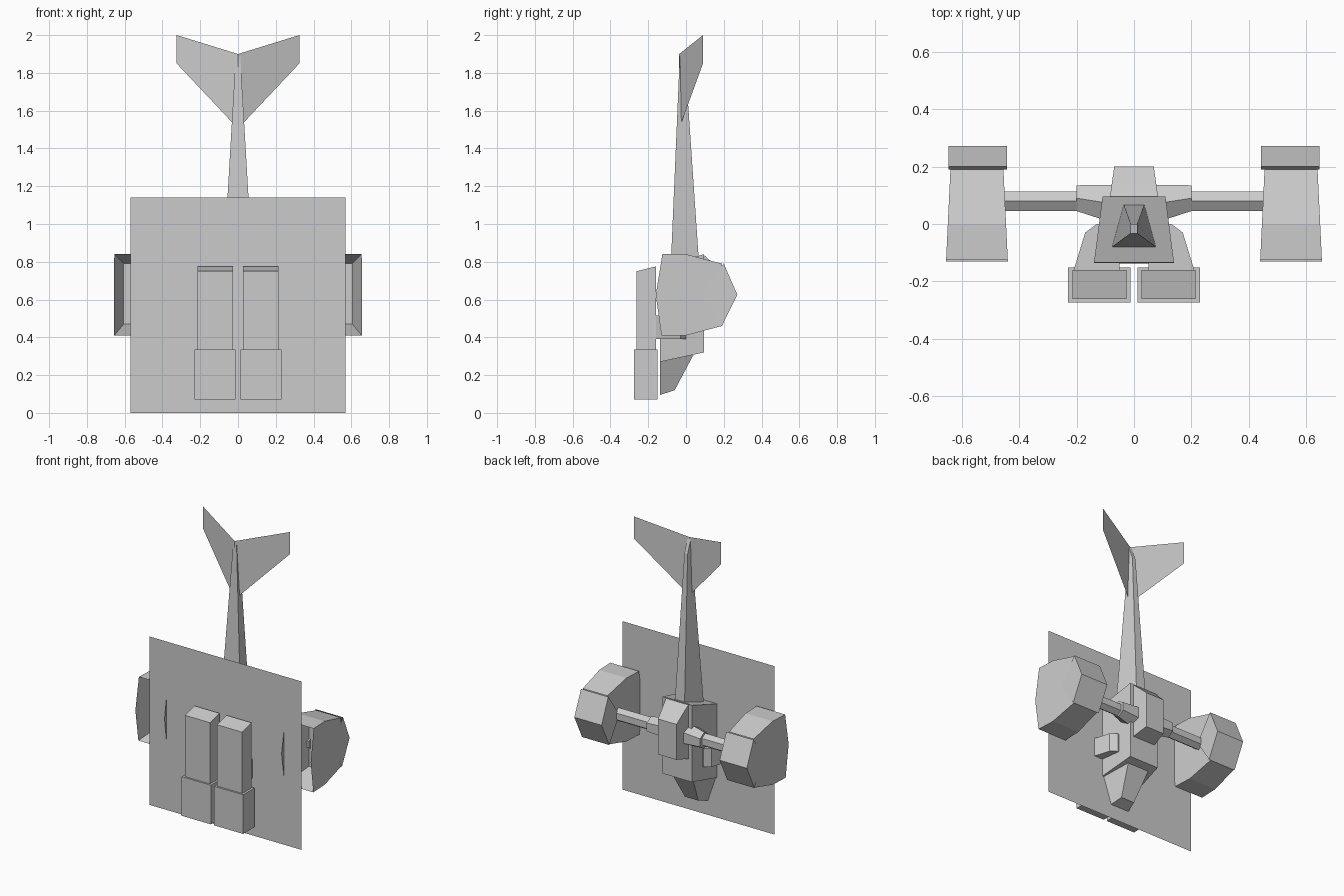
import bpy, bmesh

cube = bpy.data.objects.get("Cube")
if cube:
    bpy.data.objects.remove(cube, do_unlink=True)

grey = bpy.data.materials.new("light grey")
grey.use_nodes = True
GREY = (0.6, 0.6, 0.6, 1)
grey.diffuse_color = GREY
grey.node_tree.nodes["Principled BSDF"].inputs["Base Color"].default_value = GREY


def make(name, bm, mirror=False):
    bmesh.ops.recalc_face_normals(bm, faces=bm.faces)
    mesh = bpy.data.meshes.new(name)
    bm.to_mesh(mesh)
    bm.free()
    mesh.materials.append(grey)
    ob = bpy.data.objects.new(name, mesh)
    bpy.context.collection.objects.link(ob)
    if mirror:
        ob.modifiers.new("mirror", 'MIRROR')
    return ob


def loft(name, a, b, mirror=False, open_edges=(), caps=(True, True)):
    """Join two matching rings of points; listed edges are left open."""
    bm = bmesh.new()
    ra, rb = ([bm.verts.new(p) for p in ring] for ring in (a, b))
    n = len(ra)
    for i in range(n):
        if i not in open_edges:
            j = (i + 1) % n
            bm.faces.new((ra[i], ra[j], rb[j], rb[i]))
    for ring, cap in zip((ra, rb), caps):
        if cap:
            bm.faces.new(ring)
    return make(name, bm, mirror)


def sheet(name, points, mirror=False):
    bm = bmesh.new()
    bm.faces.new([bm.verts.new(p) for p in points])
    return make(name, bm, mirror)


def across(profile, x0, x1, **kw):
    """Rings of a (y, z) profile; x0 and x1 are functions of y."""
    return [(x0(y), y, z) for y, z in profile], [(x1(y), y, z) for y, z in profile]


def rect(x0, x1, y0, y1, z):
    return [(x0, y0, z), (x1, y0, z), (x1, y1, z), (x0, y1, z)]


# flat front panel
P = 0.57
sheet("front_panel", [(-P, -.135, 0), (P, -.135, 0), (P, -.135, 1.14), (-P, -.135, 1.14)])

# central body, narrower at the back
body = [(-.135, .77), (.095, .84), (.095, .32), (-.138, .27)]
loft("body", *across(body, lambda y: -.122 + .13 * y, lambda y: .122 - .13 * y))

# hump on the back of the body
hump = [(.09, .84), (.135, .80), (.2, .74), (.2, .5), (.09, .47)]
loft("back_hump", *across(hump, lambda y: -.097 + .14 * y, lambda y: .097 - .14 * y))

# tapered nose under the body
loft("lower_nose",
     [(-.13, -.138, .27), (.13, -.138, .27), (.08, .04, .308), (-.08, .04, .308)],
     [(-.07, -.138, .095), (.07, -.138, .095), (.05, -.06, .12), (-.05, -.06, .12)])

# long boom with a trapezoid section
loft("tail_boom",
     [(-.076, -.08, .79), (.076, -.08, .79), (.036, .067, .82), (-.036, .067, .82)],
     [(-.012, -.033, 1.89), (.012, -.033, 1.89), (.012, 0, 1.8), (-.012, 0, 1.8)])

# swept tail fins
sheet("tail_fin", [(0, -.036, 1.9), (.325, .09, 2), (.325, .09, 1.85), (0, -.036, 1.505)], True)

# twin front blocks, each with a wider lower half
loft("upper_block",
     rect(.026, .215, -.262, -.16, .33),
     [(.026, -.262, .75), (.215, -.262, .75), (.215, -.16, .775), (.026, -.16, .775)], True)
loft("lower_block", rect(.012, .23, -.274, -.152, .07), rect(.012, .23, -.274, -.152, .335), True)

# brackets joining the blocks to the body
bracket = [(.05, -.16), (.21, -.16), (.17, -.03), (.13, 0), (.05, 0)]
loft("block_bracket", [(x, y, .39) for x, y in bracket], [(x, y, .515) for x, y in bracket], True)

# side arms: thick root and thin hexagonal arm
MID = .625
def hexagon(x, yc, ry, rz):
    steps = ((0, 1), (1, .5), (1, -.5), (0, -1), (-1, -.5), (-1, .5))
    return [(x, yc + ry * a, MID + rz * b) for a, b in steps]

loft("arm_root", hexagon(.06, .068, .068, .075), hexagon(.2, .09, .045, .055), True)
loft("side_arm", hexagon(.15, .08, .034, .045), hexagon(.5, .08, .034, .045), True)

# side pods: shell open at the front, with pointed cheeks
def outer(y):
    return .649 - .048 * y

def inner(y):
    return .446 + .048 * y

pod = [(-.125, .84), (0, .84), (.19, .79), (.19, .46), (0, .41), (-.13, .41), (-.16, MID)]
loft("pod_shell", *across(pod, inner, outer), mirror=True, open_edges=(5, 6))

# funnel inside the pod
def upright(x0, x1, y, z0, z1):
    return [(x0, y, z0), (x1, y, z0), (x1, y, z1), (x0, y, z1)]

loft("pod_funnel", upright(.44, .655, -.125, .41, .84), upright(.49, .605, .06, .47, .79),
     True, caps=(False, True))

# wedge closing the back of the pod
wedge = [(.08, MID), (.2, .79), (.272, MID), (.19, .46)]
loft("pod_rear_wedge", *across(wedge, lambda y: .442, lambda y: .646),
     mirror=True, open_edges=(0, 3))
